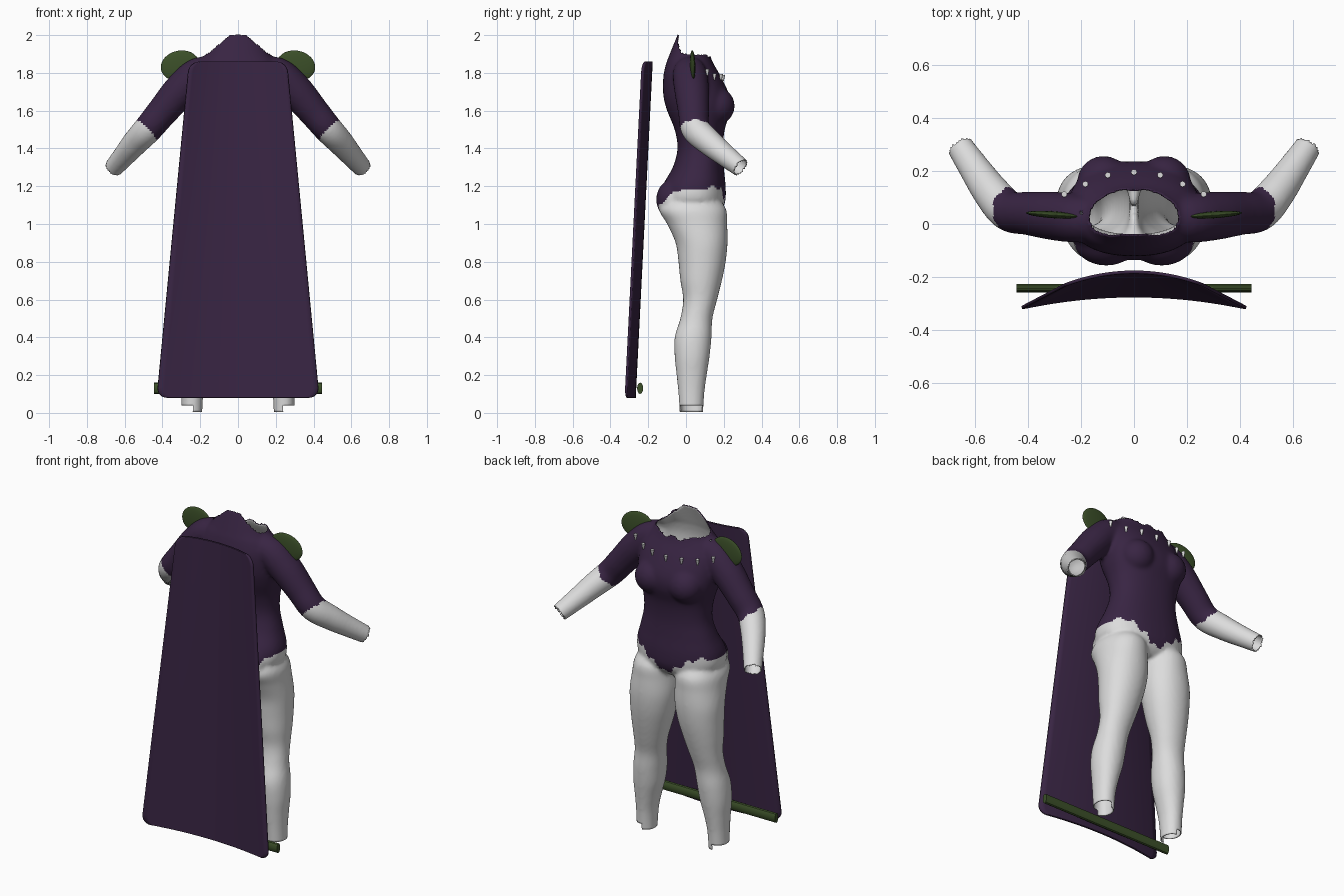
import bpy, bmesh, math
from mathutils import Vector, Matrix

if "Cube" in bpy.data.objects:
    bpy.data.objects.remove(bpy.data.objects["Cube"])

def material(name, rgb):
    m = bpy.data.materials.new(name)
    m.diffuse_color = (*rgb, 1)
    m.use_nodes = True
    m.node_tree.nodes["Principled BSDF"].inputs["Base Color"].default_value = m.diffuse_color
    return m

PURPLE = material("dark purple", (0.040, 0.018, 0.056))
SKIN = material("pale grey", (0.72, 0.72, 0.72))
GREEN = material("moss green", (0.045, 0.080, 0.022))

def finish(name, bm, mats, angle=50):
    me = bpy.data.meshes.new(name)
    bm.to_mesh(me)
    bm.free()
    for m in mats:
        me.materials.append(m)
    ob = bpy.data.objects.new(name, me)
    bpy.context.collection.objects.link(ob)
    bpy.ops.object.select_all(action='DESELECT')
    ob.select_set(True)
    bpy.context.view_layer.objects.active = ob
    bpy.ops.object.shade_smooth_by_angle(angle=math.radians(angle))
    return ob

def smooth_rows(rows, n=5):
    """Catmull-Rom interpolation of number rows."""
    out = []
    for i in range(len(rows) - 1):
        p = [rows[max(i - 1, 0)], rows[i], rows[i + 1], rows[min(i + 2, len(rows) - 1)]]
        for k in range(n):
            t = k / n
            out.append([0.5 * (2 * b + (c - a) * t + (2 * a - 5 * b + 4 * c - d) * t * t
                        + (3 * b - a - 3 * c + d) * t ** 3) for a, b, c, d in zip(*p)])
    return out + [list(rows[-1])]

def loft(bm, rings):
    vs = [[bm.verts.new(p) for p in r] for r in rings]
    n = len(vs[0])
    for a, b in zip(vs, vs[1:]):
        for i in range(n):
            bm.faces.new((a[i], a[(i + 1) % n], b[(i + 1) % n], b[i]))
    bm.faces.new(vs[0][::-1])
    bm.faces.new(vs[-1])

def flat_ring(z, cx, a, y0, y1, power=2.0, n=40):
    cy, b, pts = (y0 + y1) / 2, (y1 - y0) / 2, []
    for i in range(n):
        c, s = math.cos(2 * math.pi * i / n), math.sin(2 * math.pi * i / n)
        pts.append((cx + a * math.copysign(abs(c) ** (2 / power), c),
                    cy + b * math.copysign(abs(s) ** (2 / power), s), z))
    return pts

def tube_rings(rows, n=28):
    pts, rings = [Vector(r[:3]) for r in rows], []
    for i, p in enumerate(pts):
        d = (pts[min(i + 1, len(pts) - 1)] - pts[max(i - 1, 0)]).normalized()
        u = d.cross(Vector((0.5, 0.3, 0.8))).normalized()
        v = d.cross(u)
        rings.append([p + rows[i][3] * (u * math.cos(2 * math.pi * k / n)
                      + v * math.sin(2 * math.pi * k / n)) for k in range(n)])
    return rings

def ball(bm, centre, size):
    bmesh.ops.create_uvsphere(bm, u_segments=28, v_segments=16, radius=1,
                              matrix=Matrix.Translation(centre) @ Matrix.Diagonal((*size, 1)))

# --- body volumes: z, half width, y back, y front
TORSO = [(1.04, .10, -.06, .15), (1.07, .20, -.10, .185), (1.12, .262, -.135, .208),
         (1.2, .268, -.125, .21), (1.3, .235, -.07, .2), (1.4, .21, -.045, .195),
         (1.5, .215, -.06, .205), (1.6, .24, -.1, .235), (1.68, .25, -.12, .23),
         (1.78, .245, -.12, .185), (1.85, .21, -.105, .145), (1.89, .175, -.09, .13),
         (1.94, .15, -.07, .125), (2.05, .12, -.025, .12)]
# z, centre x, half width, y back, y front
LEG = [(1.15, .13, .10, -.09, .16), (1.08, .14, .132, -.142, .212), (1.0, .145, .137, -.10, .218),
       (.9, .152, .14, -.055, .22), (.8, .16, .132, -.04, .21), (.7, .172, .118, -.03, .19),
       (.6, .185, .10, -.015, .165), (.5, .2, .09, -.03, .14), (.4, .215, .092, -.06, .135),
       (.3, .225, .087, -.06, .125), (.2, .235, .07, -.05, .11), (.1, .242, .058, -.04, .097),
       (-.06, .245, .054, -.03, .088)]
# x, y, z, radius
ARM = [(.08, .02, 1.80, .07), (.2, .02, 1.795, .09), (.3, .03, 1.71, .092), (.4, .04, 1.595, .082),
       (.475, .05, 1.505, .077), (.54, .12, 1.435, .07), (.6, .205, 1.365, .06), (.69, .34, 1.26, .046)]

bm = bmesh.new()
loft(bm, [flat_ring(r[0], 0, *r[1:], power=2.3) for r in smooth_rows(TORSO)])
for s in (1, -1):
    loft(bm, [flat_ring(r[0], s * r[1], *r[2:], power=2.1) for r in smooth_rows(LEG)])
    loft(bm, tube_rings([(s * r[0], *r[1:]) for r in smooth_rows(ARM)]))
    ball(bm, (s * .115, .16, 1.625), (.1, .098, .1))
    ball(bm, (s * .105, -.06, 1.13), (.125, .098, .11))
bmesh.ops.recalc_face_normals(bm, faces=bm.faces)
volume = finish("body_volume", bm, [])
mod = volume.modifiers.new("merge", 'REMESH')
mod.mode, mod.voxel_size = 'VOXEL', 0.011
mod = volume.modifiers.new("soften", 'SMOOTH')
mod.factor, mod.iterations = 0.5, 6
merged = volume.evaluated_get(bpy.context.evaluated_depsgraph_get()).to_mesh()
bm = bmesh.new()
bm.from_mesh(merged)
bpy.data.objects.remove(volume)

# --- openings at neck, wrists and ankles; ragged hem and sleeve ends
WRIST, ARM_DIR = Vector((.655, .288, 1.3)), Vector((.09, .135, -.105)).normalized()

def is_open(p):
    x = abs(p.x)
    if p.z > 1.8 and x < .2:
        lip = 1.885 + .012 * math.sin(45 * x + 20 * p.y)
        if p.y < .03:
            lip = 1.9 + .1 * min(1, max(0, 1.35 - x / .12))
        return p.z > lip
    if x > .5 and (Vector((x, p.y, p.z)) - WRIST).dot(ARM_DIR) > 0:
        return True
    return p.z < (.037 if x > .24 else 0.002)

def is_purple(p):
    x = abs(p.x)
    if x > .34:
        return x - p.z < -1.02 + .008 * math.sin(90 * p.y)
    hem = 1.19 - .12 * (1 - min(x / .18, 1)) - .7 * max(0, -p.y - .02)
    return p.z > max(hem, 1.06) + .013 * math.sin(85 * p.x + 1)

bmesh.ops.delete(bm, geom=[f for f in bm.faces if is_open(f.calc_center_median())], context='FACES')
for f in bm.faces:
    f.material_index = 0 if is_purple(f.calc_center_median()) else 1
body = finish("body_suit", bm, [PURPLE, SKIN], 80)
mod = body.modifiers.new("lining", 'SOLIDIFY')
mod.thickness, mod.offset, mod.material_offset = 0.006, -1, 1

# --- cape: curved tapering sheet with rounded corners
bm = bmesh.new()
R, COLS = .055, 24
zs = [R * (1 - math.cos(math.pi / 2 * k / 6)) for k in range(7)]
heights = zs + [R + (1.78 - 2 * R) * k / 12 for k in range(1, 12)] + [1.78 - z for z in reversed(zs)]
grid = []
for h in heights:
    v = h / 1.78
    full = .43 + (.258 - .43) * v
    d = min(h, 1.78 - h, R)
    w = full - R + math.sqrt(max(0, R * R - (R - d) ** 2))
    grid.append([])
    for i in range(COLS + 1):
        x = w * (2 * i / COLS - 1)
        grid[-1].append(bm.verts.new((x, -.272 + .09 * v - .047 * (x / full) ** 2, .08 + h)))
for a, b in zip(grid, grid[1:]):
    for i in range(COLS):
        bm.faces.new((a[i], a[i + 1], b[i + 1], b[i]))
cape = finish("cape", bm, [PURPLE])
mod = cape.modifiers.new("thickness", 'SOLIDIFY')
mod.thickness, mod.offset = 0.012, 0

# --- rod across the cape bottom
bm = bmesh.new()
bmesh.ops.create_cone(bm, cap_ends=True, segments=12, radius1=1, radius2=1, depth=.89,
                      matrix=Matrix.Translation((0, -.243, .13)) @ Matrix.Diagonal((1, .016, .03, 1))
                      @ Matrix.Diagonal((1, 1, 1, 1)) @ Matrix.Rotation(math.pi / 2, 4, 'Y'))
finish("cape_rod", bm, [GREEN], 35)

# --- shoulder discs
for s, side in ((1, "right"), (-1, "left")):
    bm = bmesh.new()
    bmesh.ops.create_uvsphere(bm, u_segments=32, v_segments=16, radius=1,
                              matrix=Matrix.Translation((s * .307, .035, 1.838))
                              @ Matrix.Rotation(s * math.radians(12), 4, 'Y')
                              @ Matrix.Rotation(s * math.radians(4), 4, 'Z')
                              @ Matrix.Diagonal((.103, .013, .08, 1)))
    finish(side + "_shoulder_disc", bm, [GREEN])

# --- small teeth around the chest, snapped to the suit
bpy.context.view_layer.update()
bm = bmesh.new()
for x, y, z in ((0, .2, 1.775), (.1, .19, 1.78), (.195, .168, 1.79), (.268, .13, 1.81)):
    for s in ((1, -1) if x else (1,)):
        hit, pos, normal, _ = body.closest_point_on_mesh(Vector((s * x, y, z)))
        bmesh.ops.create_cone(bm, cap_ends=True, segments=10, radius1=.004, radius2=.011, depth=.034,
                              matrix=Matrix.Translation(pos + normal * .007))
finish("chest_teeth", bm, [SKIN])
